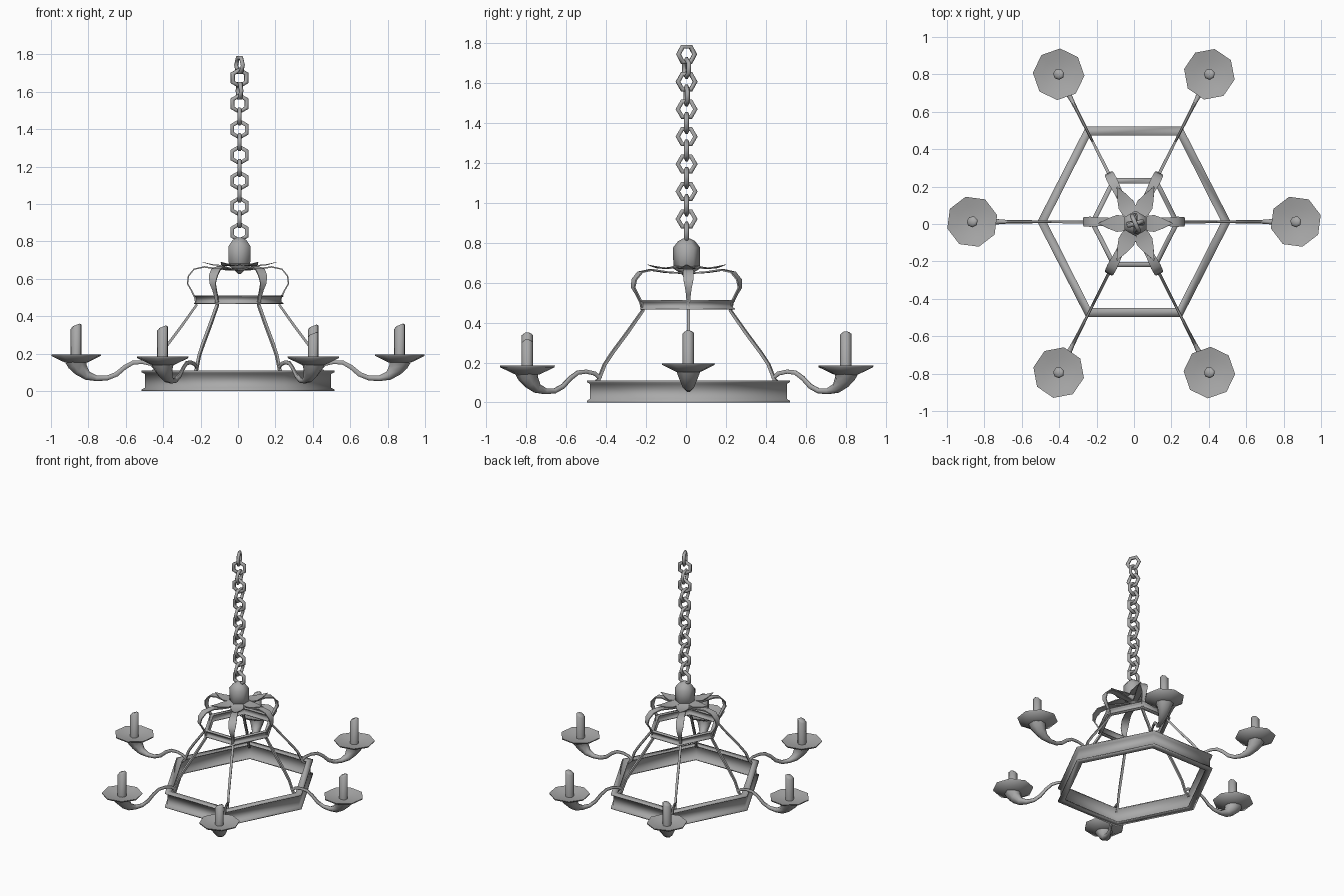
import bpy, bmesh, math
from mathutils import Vector, Matrix

cube = bpy.data.objects.get("Cube")
if cube:
    bpy.data.objects.remove(cube)

HOOP_CENTRE = Vector((0.0, 0.012, 0))
HUB_CENTRE = Vector((0.008, 0.003, 0))
ANGLES = [math.radians(a) for a in (0, 63.2, 116.8, 180, 243.2, 296.8)]
CANDLE_TOPS = [0.36, 0.355, 0.335, 0.36, 0.35, 0.315]

iron = bpy.data.materials.new("grey_iron")
iron.use_nodes = True
iron.diffuse_color = (0.4, 0.4, 0.4, 1)
iron.node_tree.nodes["Principled BSDF"].inputs["Base Color"].default_value = (0.4, 0.4, 0.4, 1)


def skin(name, loops, closed=False, smooth=50):
    """Join successive loops of points into one surface."""
    bm = bmesh.new()
    rows = [[bm.verts.new(p) for p in loop] for loop in loops]
    n = len(rows[0])
    pairs = list(zip(rows, rows[1:])) + ([(rows[-1], rows[0])] if closed else [])
    for a, b in pairs:
        for i in range(n):
            j = (i + 1) % n
            bm.faces.new((a[i], a[j], b[j], b[i]))
    if not closed:
        bm.faces.new(rows[0])
        bm.faces.new(rows[-1])
    bmesh.ops.recalc_face_normals(bm, faces=bm.faces)
    mesh = bpy.data.meshes.new(name)
    bm.to_mesh(mesh)
    bm.free()
    mesh.materials.append(iron)
    obj = bpy.data.objects.new(name, mesh)
    bpy.context.collection.objects.link(obj)
    bpy.ops.object.select_all(action="DESELECT")
    obj.select_set(True)
    bpy.context.view_layer.objects.active = obj
    bpy.ops.object.shade_smooth_by_angle(angle=math.radians(smooth))
    return obj


def stretch(k, r):
    """Diagonal spokes reach a little further than the two side spokes."""
    if k % 3 == 0:
        return r
    return r * 1.108 if r < 0.5 else r + 0.054 - (r - 0.5) * 0.07


def spoke_point(k, r, z, side=0.0, centre=HOOP_CENTRE):
    a = ANGLES[k]
    out = Vector((math.cos(a), math.sin(a), 0))
    across = Vector((-out.y, out.x, 0))
    return centre + out * stretch(k, r) + across * side + Vector((0, 0, z))


def spoke_sweep(name, k, path, sides, centre):
    """Sweep an oval section along (radius, height, half width, half depth)."""
    loops = []
    for i, (r, z, w, d) in enumerate(path):
        p, q = path[max(i - 1, 0)], path[min(i + 1, len(path) - 1)]
        t = Vector((q[0] - p[0], q[1] - p[1])).normalized()
        loop = []
        for s in range(sides):
            a = math.tau * (s + 0.5) / sides
            u, v = math.cos(a), math.sin(a)
            if sides == 4:
                u, v = u * 1.414, v * 1.414
            loop.append(spoke_point(k, r - t.y * d * v, z + t.x * d * v, u * w, centre))
        loops.append(loop)
    return skin(name, loops)


def lathe(name, centre, profile, sides, turn, smooth):
    loops = [[centre + Vector((r * math.cos(turn + math.tau * s / sides),
                               r * math.sin(turn + math.tau * s / sides), z))
              for s in range(sides)] for r, z in profile]
    return skin(name, loops, smooth=smooth)


def hex_ring(name, r, z0, z1, flange, lip, centre):
    """Six-sided hoop with an I-shaped section."""
    m, i, web = r - flange / 2, r - flange, flange * 0.12
    section = [(r, z0), (r, z0 + lip), (m + web, z0 + lip * 2.2),
               (m + web, z1 - lip * 2.2), (r, z1 - lip), (r, z1),
               (i, z1), (i, z1 - lip), (m - web, z1 - lip * 2.2),
               (m - web, z0 + lip * 2.2), (i, z0 + lip), (i, z0)]
    skin(name, [[spoke_point(k, a, z, 0, centre) for a, z in section] for k in range(6)], True, 180)


# Hoops
hex_ring("large_hoop", 0.517, 0.0, 0.11, 0.05, 0.008, HOOP_CENTRE)
hex_ring("small_hoop", 0.24, 0.465, 0.512, 0.028, 0.005, (HOOP_CENTRE + HUB_CENTRE) / 2)

# Hub with pointed underside
lathe("hub", HUB_CENTRE,
      [(0.008, 0.625), (0.035, 0.65), (0.066, 0.67), (0.068, 0.775), (0.042, 0.808), (0.015, 0.822)],
      6, math.radians(30), 75)

STRAP = [(0.03, 0.648, 0.016, 0.004), (0.1, 0.652, 0.02, 0.004),
         (0.18, 0.664, 0.023, 0.004), (0.235, 0.652, 0.027, 0.0035),
         (0.265, 0.615, 0.025, 0.0035), (0.27, 0.575, 0.017, 0.0035),
         (0.25, 0.54, 0.012, 0.0035), (0.23, 0.5, 0.009, 0.005),
         (0.222, 0.46, 0.008, 0.006), (0.3, 0.35, 0.008, 0.007),
         (0.375, 0.25, 0.008, 0.007), (0.415, 0.19, 0.007, 0.007),
         (0.445, 0.115, 0.007, 0.007), (0.475, 0.09, 0.007, 0.007)]
PETAL = [(0.03, 0.685, 0.025, 0.003), (0.07, 0.675, 0.042, 0.003),
         (0.1, 0.672, 0.045, 0.003), (0.14, 0.675, 0.03, 0.003),
         (0.17, 0.682, 0.015, 0.002), (0.198, 0.69, 0.002, 0.001)]
ARM = [(0.435, 0.12, 0.007, 0.01), (0.465, 0.145, 0.008, 0.011),
       (0.51, 0.155, 0.008, 0.011), (0.56, 0.153, 0.009, 0.012),
       (0.605, 0.128, 0.009, 0.013), (0.65, 0.09, 0.01, 0.014),
       (0.70, 0.07, 0.012, 0.014), (0.755, 0.068, 0.018, 0.016),
       (0.805, 0.082, 0.03, 0.026), (0.84, 0.115, 0.044, 0.042),
       (0.858, 0.145, 0.057, 0.057), (0.863, 0.165, 0.066, 0.066)]

# Six spokes: petal, strap, arm, drip dish and candle
for k in range(6):
    level = k % 3 == 0
    drop = 0 if level else -0.012
    base = HOOP_CENTRE if level else Vector((0, HUB_CENTRE.y, 0))
    spoke_sweep(f"petal_{k + 1}", k, PETAL, 4, HUB_CENTRE)
    spoke_sweep(f"strap_{k + 1}", k, STRAP, 4, base)
    arm = [(r, z + drop * min(1, max(0, (r - 0.5) * 5)), w, d) for r, z, w, d in ARM]
    spoke_sweep(f"arm_{k + 1}", k, arm, 8, base)
    seat = spoke_point(k, 0.865, drop, 0, base)
    lathe(f"dish_{k + 1}", seat,
          [(0.06, 0.152), (0.078, 0.16), (0.136, 0.188), (0.138, 0.196), (0.085, 0.184), (0.02, 0.176)],
          8, ANGLES[k] + math.radians(15), 85)
    top = CANDLE_TOPS[k] - drop
    candle = lathe(f"candle_{k + 1}", seat,
                   [(0.03, 0.172), (0.03, top - 0.012), (0.018, top - 0.002)], 7, 0.3, 60)
    for v in candle.data.vertices:
        if v.co.z > 0.28:
            v.co.z += (v.co.x - seat.x) * 0.4 - 0.004

# Chain of alternating six-sided links
for n in range(14):
    twist = math.radians(90 * (n % 2) + max(0, n - 9) * 6)
    spin = Matrix.Rotation(twist, 3, "Z")
    first = math.radians(0 if n % 2 else 30)
    hub = HUB_CENTRE + Vector((0, 0, 0.85 + 0.0687 * n))
    loops = []
    for s in range(6):
        a = first + math.tau * s / 6
        out = Vector((math.cos(a), 0, math.sin(a)))
        loops.append([hub + spin @ (out * (0.044 + 0.013 * math.cos(b)) + Vector((0, 0.012 * math.sin(b), 0)))
                      for b in (math.tau * (i + 0.5) / 6 for i in range(6))])
    skin(f"chain_link_{n + 1}", loops, True, 65)
